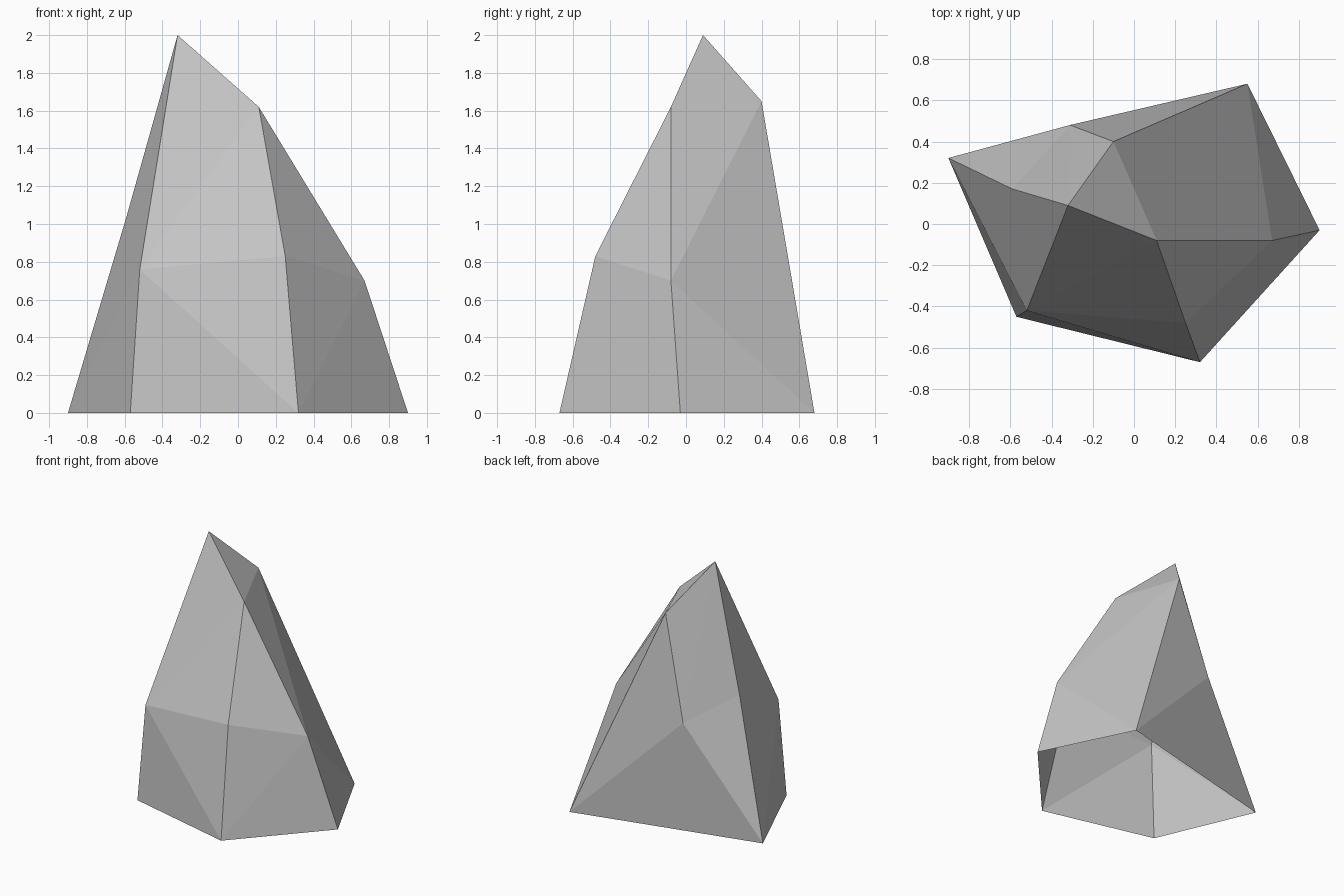
import bpy
import bmesh

# Remove the default object
default_object = bpy.data.objects.get("Cube")
if default_object:
    bpy.data.objects.remove(default_object, do_unlink=True)


def flat_material(name, colour):
    material = bpy.data.materials.new(name)
    material.use_nodes = True
    material.diffuse_color = colour
    shader = next(n for n in material.node_tree.nodes if n.type == "BSDF_PRINCIPLED")
    shader.inputs["Base Color"].default_value = colour
    shader.inputs["Roughness"].default_value = 0.9
    return material


# Corners of the rock: ground outline, waist and crown
ground = {
    "west": (-0.9, 0.32, 0), "southwest": (-0.57, -0.45, 0), "south": (0.32, -0.67, 0),
    "east": (0.9, -0.03, 0), "north": (0.55, 0.68, 0),
}
waist = {
    "waist_left": (-0.59, 0.17, 1.04), "waist_front": (-0.52, -0.42, 0.76),
    "waist_south": (0.25, -0.48, 0.83), "waist_east": (0.67, -0.08, 0.7),
    "waist_back": (-0.31, 0.48, 0.86),
}
crown = {
    "peak": (-0.32, 0.09, 2), "crown_front": (0.11, -0.08, 1.62),
    "crown_back": (-0.1, 0.4, 1.65),
}

# Facets, counter-clockwise from outside; the underside stays open
facets = [
    # lower facets
    "west southwest waist_front",
    "southwest south waist_front",
    "south waist_south waist_front",
    "south waist_east waist_south",
    "south east waist_east",
    "east north waist_east",
    "north west waist_back",
    "west waist_left waist_back",
    "west waist_front waist_left",
    # upper facets
    "waist_front peak waist_left",
    "waist_front crown_front peak",
    "waist_front waist_south crown_front",
    "waist_south waist_east crown_front",
    "waist_east crown_back crown_front",
    "waist_east north crown_back",
    "north waist_back crown_back",
    "waist_back peak crown_back",
    "waist_back waist_left peak",
    # sloping cap
    "peak crown_front crown_back",
]

bm = bmesh.new()
corners = {name: bm.verts.new(p) for name, p in {**ground, **waist, **crown}.items()}
for facet in facets:
    face = bm.faces.new([corners[name] for name in facet.split()])
    face.smooth = False
bm.normal_update()

mesh = bpy.data.meshes.new("rock")
bm.to_mesh(mesh)
bm.free()

rock = bpy.data.objects.new("rock", mesh)
mesh.materials.append(flat_material("stone grey", (0.55, 0.55, 0.55, 1)))
bpy.context.collection.objects.link(rock)
